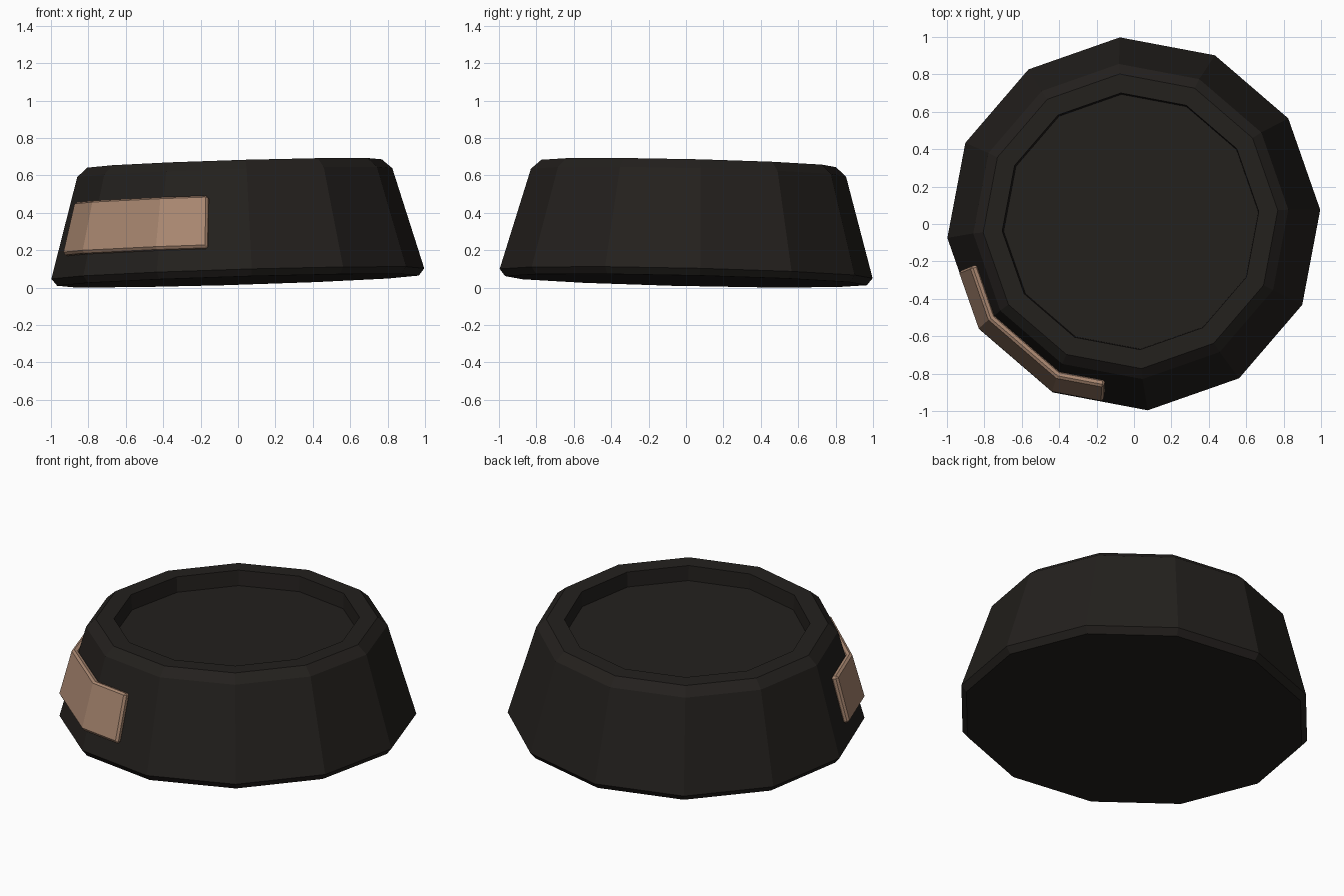
import bpy, bmesh, math
from mathutils import Vector, Matrix

if "Cube" in bpy.data.objects:
    bpy.data.objects.remove(bpy.data.objects["Cube"])

SIDES = 12
PHASE = math.radians(4.3)
STEP = 2 * math.pi / SIDES

# Slight tilt of the whole bowl, resting on its lowest edge
TILT = Vector((0, 0, 1)).rotation_difference(Vector((-0.030, 0.023, 1))).to_matrix().to_4x4()
PLACE = Matrix.Translation((0, 0, 0.037)) @ TILT


def material(name, color):
    m = bpy.data.materials.new(name)
    m.diffuse_color = (*color, 1)
    m.use_nodes = True
    m.node_tree.nodes["Principled BSDF"].inputs["Base Color"].default_value = m.diffuse_color
    return m


def finish(bm, name, mat):
    bmesh.ops.recalc_face_normals(bm, faces=bm.faces)
    me = bpy.data.meshes.new(name)
    bm.to_mesh(me)
    bm.free()
    me.materials.append(mat)
    ob = bpy.data.objects.new(name, me)
    ob.matrix_world = PLACE
    bpy.context.collection.objects.link(ob)
    return ob


def skin(bm, loops, closed):
    """Join neighbouring vertex loops with quads."""
    for a, b in zip(loops, loops[1:]):
        n = len(a)
        for i in range(n if closed else n - 1):
            j = (i + 1) % n
            bm.faces.new((a[i], a[j], b[j], b[i]))


# Bowl: twelve-sided lathe with flared wall, flat rim and shallow recess
profile = [(0.97, 0), (1.0, 0.038), (0.845, 0.578), (0.79, 0.627),
           (0.688, 0.627), (0.683, 0.535)]
bm = bmesh.new()
rings = [[bm.verts.new((r * math.cos(PHASE + i * STEP), r * math.sin(PHASE + i * STEP), z))
          for i in range(SIDES)] for r, z in profile]
skin(bm, rings, True)
bm.faces.new(rings[0])
bm.faces.new(rings[-1])
finish(bm, "bowl", material("dark_bowl", (0.017, 0.0145, 0.0125)))


# Name plate: thin slab wrapped round two corners of the wall
def wall_point(angle, r, z):
    off = (angle - PHASE) % STEP - STEP / 2
    r *= math.cos(STEP / 2) / math.cos(off)
    return (r * math.cos(angle), r * math.sin(angle), z)


section = [(0.962, 0.150), (1.002, 0.163), (0.924, 0.443), (0.882, 0.430)]
angles = [math.radians(195.4), PHASE + 7 * STEP, PHASE + 8 * STEP, math.radians(260.5)]
bm = bmesh.new()
# each station is a closed four-sided section
stations = [[bm.verts.new(wall_point(a, r, z)) for r, z in section] for a in angles]
skin(bm, stations, True)
bm.faces.new(stations[0])
bm.faces.new(stations[-1])
plate = finish(bm, "name_plate", material("tan_plate", (0.40, 0.245, 0.165)))
bev = plate.modifiers.new("edge", 'BEVEL')
bev.width = 0.012
bev.segments = 1
bev.limit_method = 'ANGLE'
bev.angle_limit = math.radians(50)
